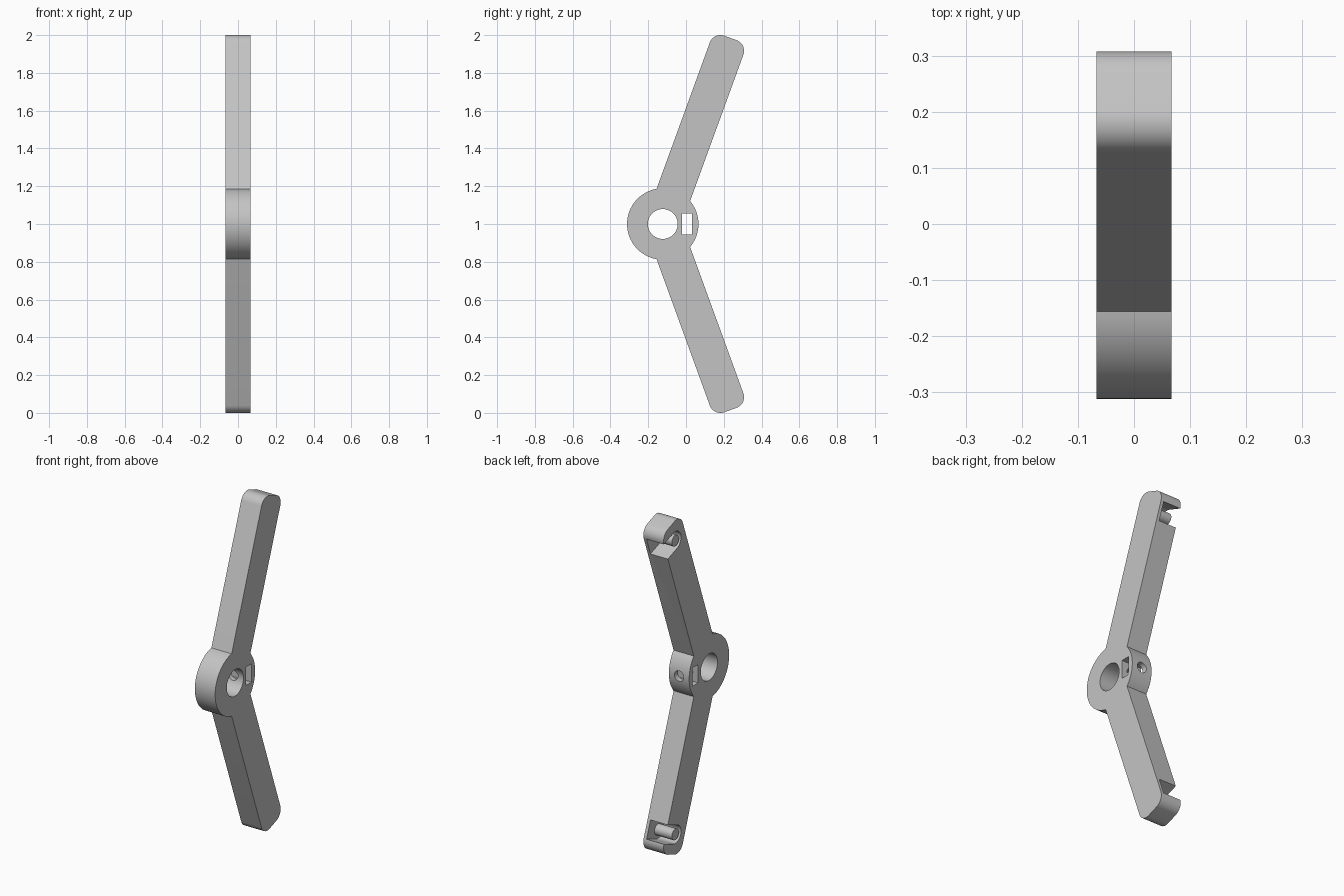
import bpy, bmesh
from math import radians, cos, sin
from mathutils import Vector

old = bpy.data.objects.get("Cube")
if old:
    bpy.data.objects.remove(old, do_unlink=True)

HALF = 0.067                      # half thickness along x
HUB = Vector((-0.123, 1.0))       # hub centre in (y, z)
HUB_R, ARM_W, ARM_L, TIP_R = 0.189, 0.0945, 1.048, 0.06
LEAN = 70                         # arm direction, degrees up from +y
PIN_U, POCKET_R, PIN_R = 0.935, 0.054, 0.033
WALL_X = 0.048                    # inner face of the thin wall behind each pocket

grey = bpy.data.materials.new("plain grey")
grey.use_nodes = True
grey.diffuse_color = (0.55, 0.55, 0.55, 1)
grey.node_tree.nodes["Principled BSDF"].inputs["Base Color"].default_value = (0.55, 0.55, 0.55, 1)


def polar(angle, r=1.0):
    return Vector((cos(radians(angle)), sin(radians(angle)))) * r


def arc(centre, r, a0, a1, n):
    return [centre + polar(a0 + (a1 - a0) * i / n, r) for i in range(n + 1)]


def on_arm(u, v):
    """Point u along the upper arm and v across it, towards the back."""
    return HUB + polar(LEAN, u) + polar(LEAN - 90, v)


def mirror(points):
    return [Vector((p.x, 2 * HUB.y - p.y)) for p in reversed(points)]


def extrude(name, points, x0, x1):
    """Solid made by extruding a (y, z) outline along x."""
    bm = bmesh.new()
    face = bm.faces.new([bm.verts.new((x0, p.x, p.y)) for p in points])
    ext = bmesh.ops.extrude_face_region(bm, geom=[face])
    verts = [g for g in ext["geom"] if isinstance(g, bmesh.types.BMVert)]
    bmesh.ops.translate(bm, verts=verts, vec=(x1 - x0, 0, 0))
    bmesh.ops.recalc_face_normals(bm, faces=bm.faces)
    mesh = bpy.data.meshes.new(name)
    bm.to_mesh(mesh)
    bm.free()
    mesh.materials.append(grey)
    ob = bpy.data.objects.new(name, mesh)
    bpy.context.collection.objects.link(ob)
    return ob


def activate(ob):
    bpy.ops.object.select_all(action="DESELECT")
    ob.select_set(True)
    bpy.context.view_layer.objects.active = ob


def cut(target, cutter):
    cutter.hide_render = True
    mod = target.modifiers.new("cut", "BOOLEAN")
    mod.operation, mod.solver, mod.object = "DIFFERENCE", "EXACT", cutter
    activate(target)
    bpy.ops.object.modifier_apply(modifier=mod.name)
    bpy.data.objects.remove(cutter, do_unlink=True)


# Body: round hub with two leaning arms that have rounded tips
side = ARM_W - TIP_R
upper = arc(HUB, HUB_R, 180, LEAN + 30, 24)
upper += arc(on_arm(ARM_L - TIP_R, -side), TIP_R, LEAN + 90, LEAN, 14)
upper += arc(on_arm(ARM_L - TIP_R, side), TIP_R, LEAN, LEAN - 90, 14)
upper += arc(HUB, HUB_R, LEAN - 30, 0, 12)
body = extrude("lever_body", upper + mirror(upper)[1:-1], -HALF, HALF)

# Axle bore and nut slot through the hub
cut(body, extrude("bore_cutter", arc(HUB, 0.079, 0, 360, 64)[:-1], -0.2, 0.2))
slot = [Vector((y, z)) for y, z in ((-0.02, 0.945), (0.033, 0.945), (0.033, 1.055), (-0.02, 1.055))]
cut(body, extrude("slot_cutter", slot, -0.2, 0.2))

# Clamp screw hole from the back of the hub into the bore
screw = extrude("screw_cutter", arc(Vector((0, 0)), 0.031, 0, 360, 32)[:-1], -HUB.x * -1 + 0.03, 0.2)
screw.rotation_euler.z = radians(90)
screw.location.z = HUB.y
bpy.context.view_layer.update()
cut(body, screw)

# Pockets open to the back edge, and the pins standing in them
pocket = arc(on_arm(PIN_U, 0), POCKET_R, LEAN, LEAN + 180, 24)
pocket += [on_arm(PIN_U - POCKET_R, 0.2), on_arm(PIN_U + POCKET_R, 0.2)]
pin = arc(on_arm(PIN_U, 0), PIN_R, 0, 360, 32)[:-1]
parts = [body]
for label, flip in (("upper", lambda p: p), ("lower", mirror)):
    cut(body, extrude(label + "_pocket_cutter", flip(pocket), -0.2, WALL_X))
    parts.append(extrude(label + "_pin", flip(pin), -HALF, WALL_X + 0.005))

for ob in parts:
    activate(ob)
    bpy.ops.object.shade_smooth_by_angle(angle=radians(30))
